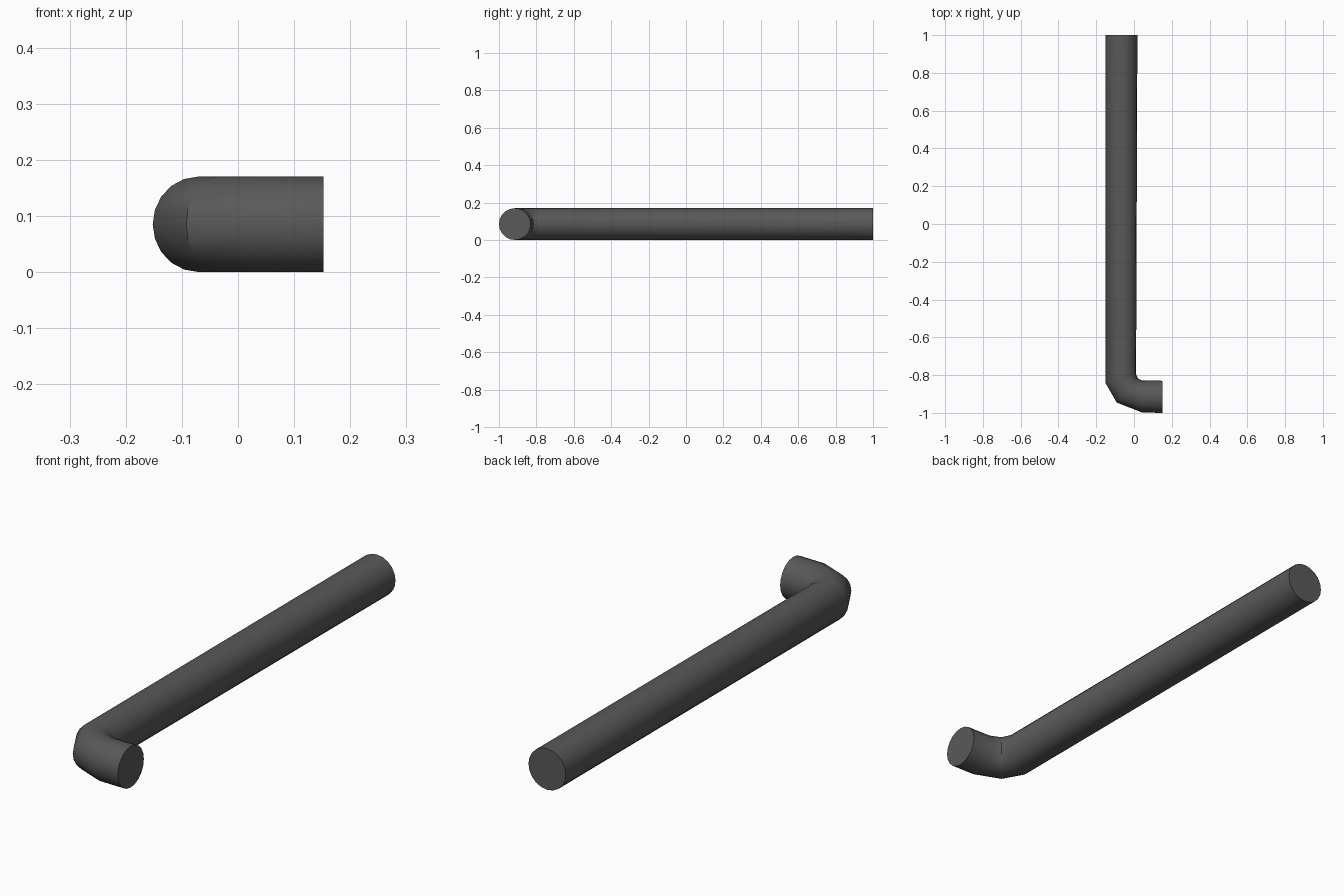
import bpy, bmesh
from math import cos, sin, pi

if "Cube" in bpy.data.objects:
    bpy.data.objects.remove(bpy.data.objects["Cube"])

SIDES = 20
R = 0.085

# Bent rod: each station gives the outer and inner edge of the tube in plan
stations = [
    ((-0.152, 1.0), (0.018, 1.0)),
    ((-0.152, -0.84), (0.011, -0.795)),
    ((-0.092, -0.945), (0.019, -0.816)),
    ((0.043, -0.998), (0.041, -0.828)),
    ((0.152, -1.0), (0.152, -0.83)),
]

bm = bmesh.new()
rings = []
for (ox, oy), (ix, iy) in stations:
    cx, cy = (ox + ix) / 2, (oy + iy) / 2
    hx, hy = (ox - ix) / 2, (oy - iy) / 2
    rings.append([bm.verts.new((cx + hx * cos(a), cy + hy * cos(a), R + R * sin(a)))
                  for a in (2 * pi * i / SIDES for i in range(SIDES))])

# Tube walls
for a, b in zip(rings, rings[1:]):
    for i in range(SIDES):
        j = (i + 1) % SIDES
        bm.faces.new((a[i], a[j], b[j], b[i]))

# Flat end caps
bm.faces.new(rings[0])
bm.faces.new(rings[-1])
bmesh.ops.recalc_face_normals(bm, faces=bm.faces)

mesh = bpy.data.meshes.new("bent_rod")
bm.to_mesh(mesh)
bm.free()
rod = bpy.data.objects.new("bent_rod", mesh)
bpy.context.collection.objects.link(rod)

# Dark grey finish
mat = bpy.data.materials.new("dark_metal")
mat.diffuse_color = (0.1, 0.1, 0.1, 1)
mat.use_nodes = True
mat.node_tree.nodes["Principled BSDF"].inputs["Base Color"].default_value = mat.diffuse_color
mesh.materials.append(mat)

bpy.context.view_layer.objects.active = rod
rod.select_set(True)
bpy.ops.object.shade_smooth_by_angle(angle=0.6)
